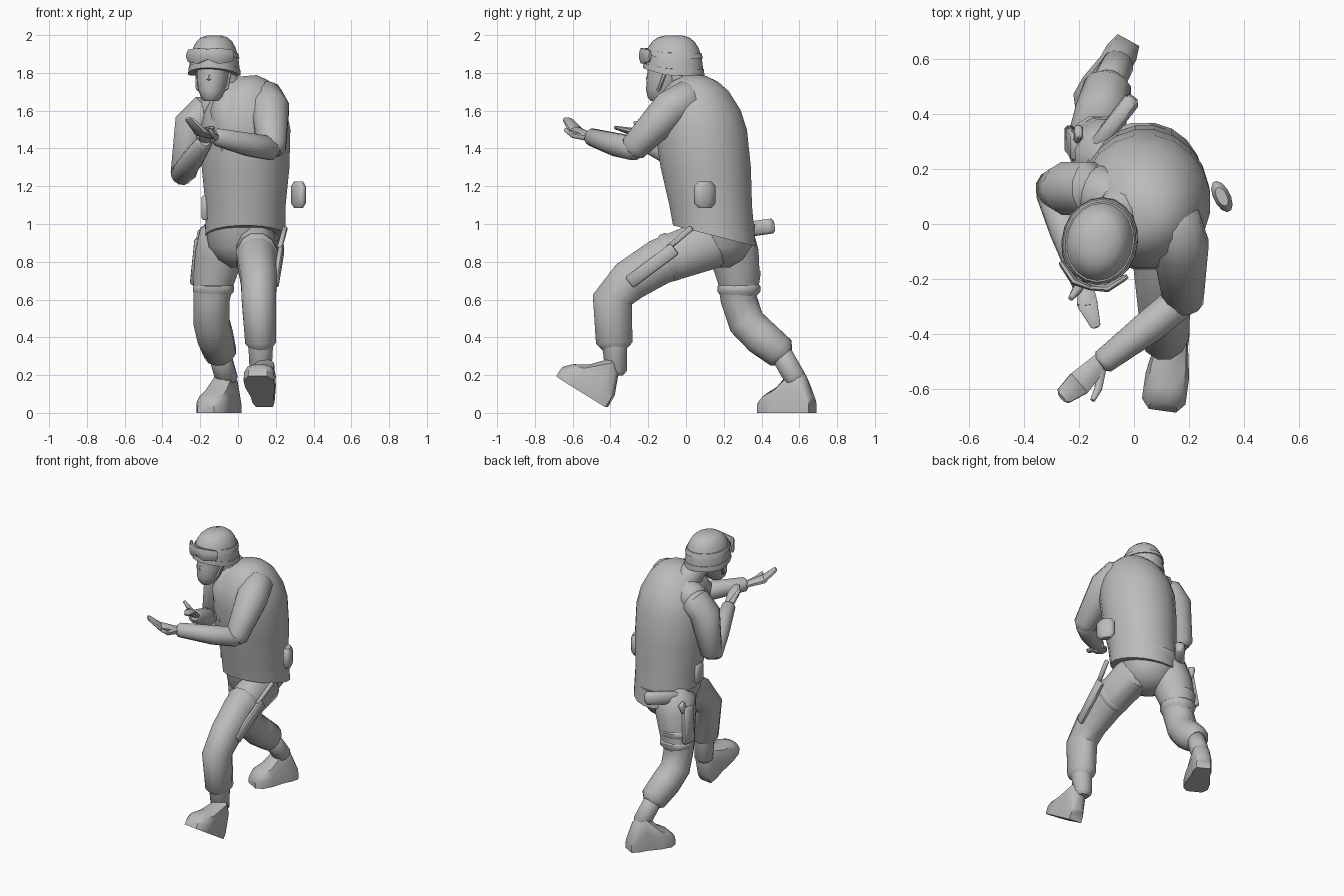
import bpy, bmesh, math
from mathutils import Vector, Matrix

default_cube = bpy.data.objects.get("Cube")
if default_cube:
    bpy.data.objects.remove(default_cube)

shade = (.5, .5, .5, 1)
grey = bpy.data.materials.new("plain_grey")
grey.use_nodes = True
grey.diffuse_color = shade
grey.node_tree.nodes["Principled BSDF"].inputs["Base Color"].default_value = shade

SIDEWAYS, FORWARD, UPWARD = Vector((1, 0, 0)), Vector((0, -1, 0)), Vector((0, 0, 1))
UNMOVED = Matrix.Identity(4)


def finish(name, bm, matrix):
    """Turn the bmesh into a grey object, smooth except at sharp edges."""
    bmesh.ops.recalc_face_normals(bm, faces=bm.faces)
    mesh = bpy.data.meshes.new(name)
    bm.to_mesh(mesh)
    bm.free()
    mesh.transform(matrix)
    mesh.materials.append(grey)
    part = bpy.data.objects.new(name, mesh)
    bpy.context.collection.objects.link(part)
    for other in bpy.context.selected_objects:
        other.select_set(False)
    bpy.context.view_layer.objects.active = part
    part.select_set(True)
    bpy.ops.object.shade_smooth_by_angle(angle=math.radians(45))


def skin(name, rings, matrix=UNMOVED):
    """Bridge neighbouring rings of points and cap both ends."""
    bm = bmesh.new()
    loops = [[bm.verts.new(point) for point in ring] for ring in rings]
    for lower, upper in zip(loops, loops[1:]):
        for i in range(len(lower)):
            bm.faces.new((lower[i - 1], lower[i], upper[i], upper[i - 1]))
    bm.faces.new(loops[0])
    bm.faces.new(loops[-1])
    finish(name, bm, matrix)


def circle(sides):
    turns = [math.tau * (k + .5) / sides for k in range(sides)]
    return [(math.cos(turn), math.sin(turn)) for turn in turns]


def limb(name, *joints, flat=1, across=SIDEWAYS, sides=12, matrix=UNMOVED):
    """Tube through x, y, z, radius joints with rounded ends, flattened along one direction."""
    centres = [Vector(joint[:3]) for joint in joints]
    radii = [joint[3] for joint in joints]
    first = (centres[0] - centres[1]).normalized() * radii[0]
    last = (centres[-1] - centres[-2]).normalized() * radii[-1]
    centres = [centres[0] + first * .4, *centres, centres[-1] + last * .4]
    radii = [radii[0] * .6, *radii, radii[-1] * .6]
    rings = []
    for i, (centre, radius) in enumerate(zip(centres, radii)):
        along = (centres[min(i + 1, len(centres) - 1)] - centres[max(i - 1, 0)]).normalized()
        u = (across - along * across.dot(along)).normalized()
        v = along.cross(u)
        rings.append([centre + (u * c * flat + v * s) * radius for c, s in circle(sides)])
    skin(name, rings, matrix)


def stack(name, rows, centre, depth=1, lift=None, matrix=UNMOVED):
    """Level ovals given as height and half width; centre and lift are rules."""
    rings = []
    for z, radius in rows:
        middle_x, middle_y = centre(z)
        ring = [Vector((middle_x + c * radius, middle_y + s * radius * depth, z)) for c, s in circle(20)]
        for point in ring:
            point.z += lift(point) if lift else 0
        rings.append(ring)
    skin(name, rings, matrix)


def plank(name, start, end, width, thick):
    """Bevelled bar from start to end, thin from side to side."""
    start, end = Vector(start), Vector(end)
    along = (end - start).normalized()
    thin = (SIDEWAYS - along * SIDEWAYS.dot(along)).normalized()
    frame = Matrix((thin, along, thin.cross(along))).transposed().to_4x4()
    bm = bmesh.new()
    bmesh.ops.create_cube(bm, size=1)
    bmesh.ops.scale(bm, vec=(thick, (end - start).length, width), verts=bm.verts)
    bmesh.ops.bevel(bm, geom=bm.edges[:], offset=thick / 4, segments=1, affect='EDGES')
    finish(name, bm, Matrix.Translation((start + end) / 2) @ frame)


# Jacket: hem rises at the front, top rises towards the left shoulder
def jacket_lift(point):
    hem = max(0, 1.1 - point.z) * (.1 - point.y) * 1.7
    return hem + max(0, point.z - 1.5) * point.x * .3


stack("jacket", [(.95, .19), (.95, .215), (1.1, .215), (1.3, .235), (1.5, .24),
                 (1.6, .22), (1.7, .17), (1.75, .12), (1.78, .06)],
      centre=lambda z: (.04, .15 - (z - .95) * .13), depth=1.03, lift=jacket_lift)
limb("shoulder_yoke", (-.15, .12, 1.6, .1), (.12, .03, 1.66, .105))
limb("collar", (-.02, .01, 1.7, .09), (-.05, -.05, 1.6, .1), (-.02, -.04, 1.4, .1))
stack("pelvis", [(.77, .06), (.81, .13), (.88, .18), (1, .2)], centre=lambda z: (.02, .17))

# Legs: the left one strides forward, the right one pushes off behind
limb("front_leg", (.1, .14, .9, .14), (.1, -.14, .8, .125), (.11, -.3, .7, .115),
     (.11, -.39, .6, .11), (.12, -.38, .37, .1), flat=.85)
limb("front_ankle", (.12, -.38, .4, .07), (.12, -.37, .22, .06))
limb("back_leg", (-.08, .23, .95, .13), (-.1, .255, .84, .135), (-.13, .28, .7, .115), (-.14, .28, .6, .1),
     (-.14, .32, .48, .1), (-.12, .4, .4, .1), (-.095, .5, .32, .09), flat=.98)
limb("back_ankle", (-.1, .5, .32, .06), (-.06, .58, .18, .06))


# Boots: heel-to-toe stations of distance, height and half width
def boot(name, heel, pitch, yaw):
    rings = []
    for distance, height, half in ((0, .08, .045), (.05, .2, .06), (.1, .25, .06),
                                   (.2, .14, .08), (.27, .1, .08), (.31, .06, .05)):
        outline = [(1, 0), (1, .5), (.8, .85), (.3, 1)]
        outline += [(-x, z) for x, z in reversed(outline)]
        rings.append([(x * half, -distance, z * height) for x, z in outline])
    tilt = Matrix.Rotation(math.radians(yaw), 4, 'Z') @ Matrix.Rotation(math.radians(pitch), 4, 'X')
    skin(name, rings, Matrix.Translation(heel) @ tilt)


boot("front_boot", heel=(.14, -.42, .03), pitch=-32, yaw=-8)
boot("back_boot", heel=(-.02, .67, 0), pitch=0, yaw=-29)

# Arms
limb("left_upper_arm", (.14, .02, 1.67, .1), (.17, -.08, 1.61, .105), (.18, -.28, 1.4, .075))
limb("left_forearm", (.18, -.27, 1.4, .065), (.06, -.37, 1.42, .063), (-.11, -.5, 1.46, .047), across=UPWARD)
limb("right_upper_arm", (-.16, .13, 1.6, .1), (-.24, .13, 1.53, .1), (-.29, .13, 1.26, .07))
limb("right_forearm", (-.3, .12, 1.26, .06), (-.25, -.02, 1.33, .06), (-.18, -.22, 1.43, .045))

# Hands: palm, bent fingers and thumb
hand_style = dict(across=UPWARD, sides=8)
limb("left_palm", (-.12, -.5, 1.46, .035), (-.2, -.58, 1.49, .05), flat=.5, **hand_style)
limb("left_fingers", (-.2, -.58, 1.49, .05), (-.255, -.625, 1.55, .035), flat=.4, **hand_style)
limb("left_thumb", (-.12, -.53, 1.46, .02), (-.13, -.6, 1.47, .015), (-.15, -.64, 1.5, .01), **hand_style)
limb("right_palm", (-.18, -.21, 1.43, .03), (-.17, -.29, 1.49, .04), flat=.6, **hand_style)
limb("right_fingers", (-.17, -.29, 1.49, .04), (-.14, -.37, 1.51, .02), flat=.5, **hand_style)
limb("right_thumb", (-.2, -.23, 1.46, .02), (-.23, -.27, 1.54, .01), **hand_style)

# Head, built facing forward then turned slightly to its right
head = Matrix.Translation((-.125, -.065, 0)) @ Matrix.Rotation(math.radians(-12), 4, 'Z')
limb("neck", (-.04, .06, 1.68, .09), (-.11, -.04, 1.82, .07))
stack("face", [(1.65, .035), (1.67, .055), (1.71, .072), (1.77, .084), (1.9, .09)],
      centre=lambda z: (0, -.02 - max(0, 1.85 - z) * .3), depth=1.2, matrix=head)
limb("nose", (0, -.12, 1.82, .01), (0, -.135, 1.765, .017), sides=6, matrix=head)


# Helmet: a dome whose front edge is lifted above the brow
def brow_lift(point):
    return max(0, -point.y) * (2 - point.z) * 1.2


dome = [math.radians(angle) for angle in range(0, 90, 14)]
helmet_style = dict(centre=lambda z: (0, 0), depth=1.18, lift=brow_lift, matrix=head)
stack("helmet", [(1.8 + math.sin(a) * .2, math.cos(a) ** .6 * .133) for a in dome], **helmet_style)
stack("helmet_rim", [(1.785, .139), (1.82, .136)], **helmet_style)
stack("goggle_strap", [(1.875, .133), (1.905, .125)], **helmet_style)
for side in (-1, 1):
    limb("goggle_lens", (0, -.17, 1.9, .03), (side * .06, -.16, 1.89, .045),
         (side * .115, -.11, 1.89, .035), flat=.35, across=FORWARD, sides=8, matrix=head)
    limb("chin_strap", (side * .09, -.02, 1.82, .01), (side * .08, -.06, 1.72, .01),
         (0, -.12, 1.66, .01), sides=6, matrix=head)

# Belt gear
limb("canteen", (.32, .1, 1.11, .062), (.32, .1, 1.2, .062), flat=.5, across=Vector((1, .5, 0)))
plank("rear_tube", (-.14, .28, .965), (0, .46, .99), width=.08, thick=.06)
plank("hip_pouch", (-.175, .11, 1.02), (-.175, .11, 1.15), width=.08, thick=.035)

# Knife on the front thigh, holster on the back thigh
plank("knife_sheath", (.2, -.3, .69), (.23, -.06, .87), width=.07, thick=.03)
plank("knife_handle", (.22, -.1, .87), (.25, .03, .98), width=.03, thick=.025)
plank("holster", (-.235, .31, .68), (-.21, .28, .92), width=.1, thick=.04)
plank("holster_grip", (-.21, .3, .87), (-.2, .34, .96), width=.05, thick=.03)
for height in (.64, .72):
    limb("back_thigh_strap", (-.13, .28, height, .117), (-.13, .28, height + .03, .118), flat=.95)
limb("front_thigh_strap", (.1, -.07, .83, .134), (.1, -.1, .82, .133), flat=.85)
